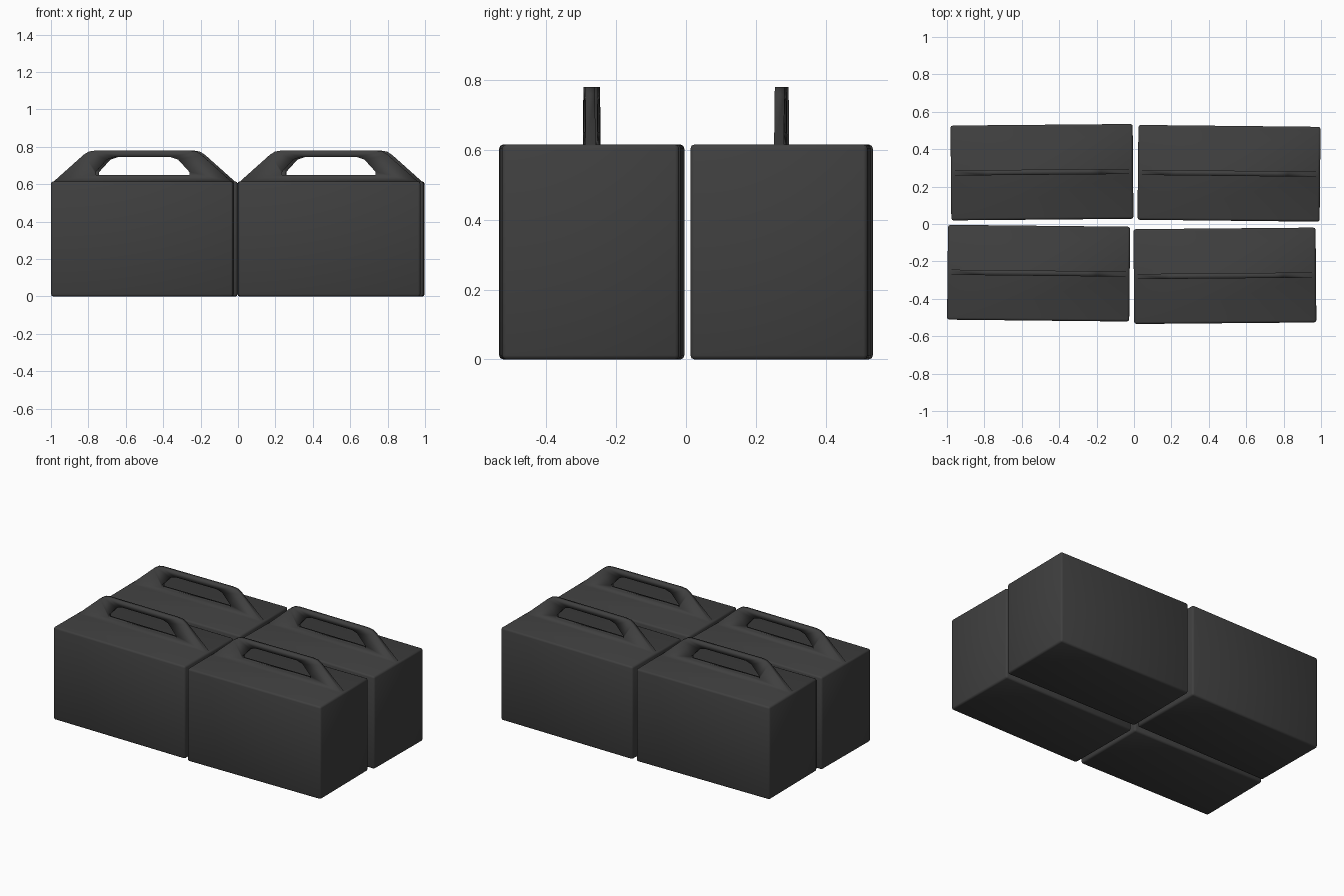
import bpy, bmesh, math
from mathutils import Vector

if "Cube" in bpy.data.objects:
    bpy.data.objects.remove(bpy.data.objects["Cube"], do_unlink=True)

LENGTH, WIDTH, HEIGHT = 0.974, 0.507, 0.615
BEVEL = 0.012
GRIP = 0.014  # half thickness of the handle
END = LENGTH / 2 - BEVEL

charcoal = bpy.data.materials.new("charcoal")
charcoal.use_nodes = True
colour = (0.05, 0.05, 0.05, 1)
charcoal.diffuse_color = colour
charcoal.node_tree.nodes["Principled BSDF"].inputs["Base Color"].default_value = colour


def mirrored(half):
    """Close a right half outline with its left half."""
    return half + [(-x, z) for x, z in reversed(half)]


# Handle outline and its hand hole, paired point by point
OUTER = mirrored([(END, HEIGHT), (0.315, 0.758), (0.288, 0.775), (0.255, 0.78)])
HOLE = mirrored([(0.25, 0.65), (0.25, 0.666), (0.19, 0.732), (0.15, 0.745)])


def carton_mesh():
    bm = bmesh.new()

    # Body with softly rounded edges
    bmesh.ops.create_cube(bm, size=1)
    for v in bm.verts:
        v.co = Vector((v.co.x * LENGTH, v.co.y * WIDTH, (v.co.z + 0.5) * HEIGHT))
    bmesh.ops.bevel(bm, geom=bm.edges[:], offset=BEVEL, segments=2,
                    profile=0.5, affect='EDGES')

    # Split the flat top along both sides of the handle
    for y in (-GRIP, GRIP):
        top = [f for f in bm.faces if f.normal.z > 0.99 and f.calc_area() > 0.05
               and f.calc_center_median().z > HEIGHT - 0.001]
        geom = set(top)
        for f in top:
            geom.update(f.edges, f.verts)
        bmesh.ops.bisect_plane(bm, geom=list(geom), dist=1e-5,
                               plane_co=(0, y, 0), plane_no=(0, 1, 0))
    bm.normal_update()
    strip = [f for f in bm.faces if f.calc_center_median().z > HEIGHT - 0.001
             and abs(f.calc_center_median().y) < GRIP / 2 and f.normal.z > 0.99]
    bmesh.ops.delete(bm, geom=strip, context='FACES_ONLY')

    # Handle growing out of the removed strip
    def ring(points, y):
        return [bm.verts.new((x, y, z)) for x, z in points]

    outer_front, outer_back = ring(OUTER, -GRIP), ring(OUTER, GRIP)
    hole_front, hole_back = ring(HOLE, -GRIP), ring(HOLE, GRIP)
    count = len(OUTER)
    for i in range(count):
        j = (i + 1) % count
        pairs = [(outer_front, hole_front), (outer_back, hole_back),
                 (hole_front, hole_back)]
        if j:  # the underside stays open to the body
            pairs.append((outer_front, outer_back))
        for a, b in pairs:
            bm.faces.new((a[i], a[j], b[j], b[i]))

    bmesh.ops.remove_doubles(bm, verts=bm.verts[:], dist=1e-4)
    bmesh.ops.recalc_face_normals(bm, faces=bm.faces[:])
    for f in bm.faces:
        f.smooth = True
    mesh = bpy.data.meshes.new("carton")
    bm.to_mesh(mesh)
    bm.free()
    mesh.materials.append(charcoal)
    return mesh


# Four cartons, each set down a little askew
mesh = carton_mesh()
for name, x, y, turn in (("back_right_carton", -0.492, 0.277, 0.5),
                         ("back_left_carton", 0.508, 0.271, -0.6),
                         ("front_right_carton", -0.51, -0.263, -0.6),
                         ("front_left_carton", 0.486, -0.277, 0.5)):
    carton = bpy.data.objects.new(name, mesh)
    carton.location = (x, y, 0)
    carton.rotation_euler.z = math.radians(turn)
    bpy.context.collection.objects.link(carton)
